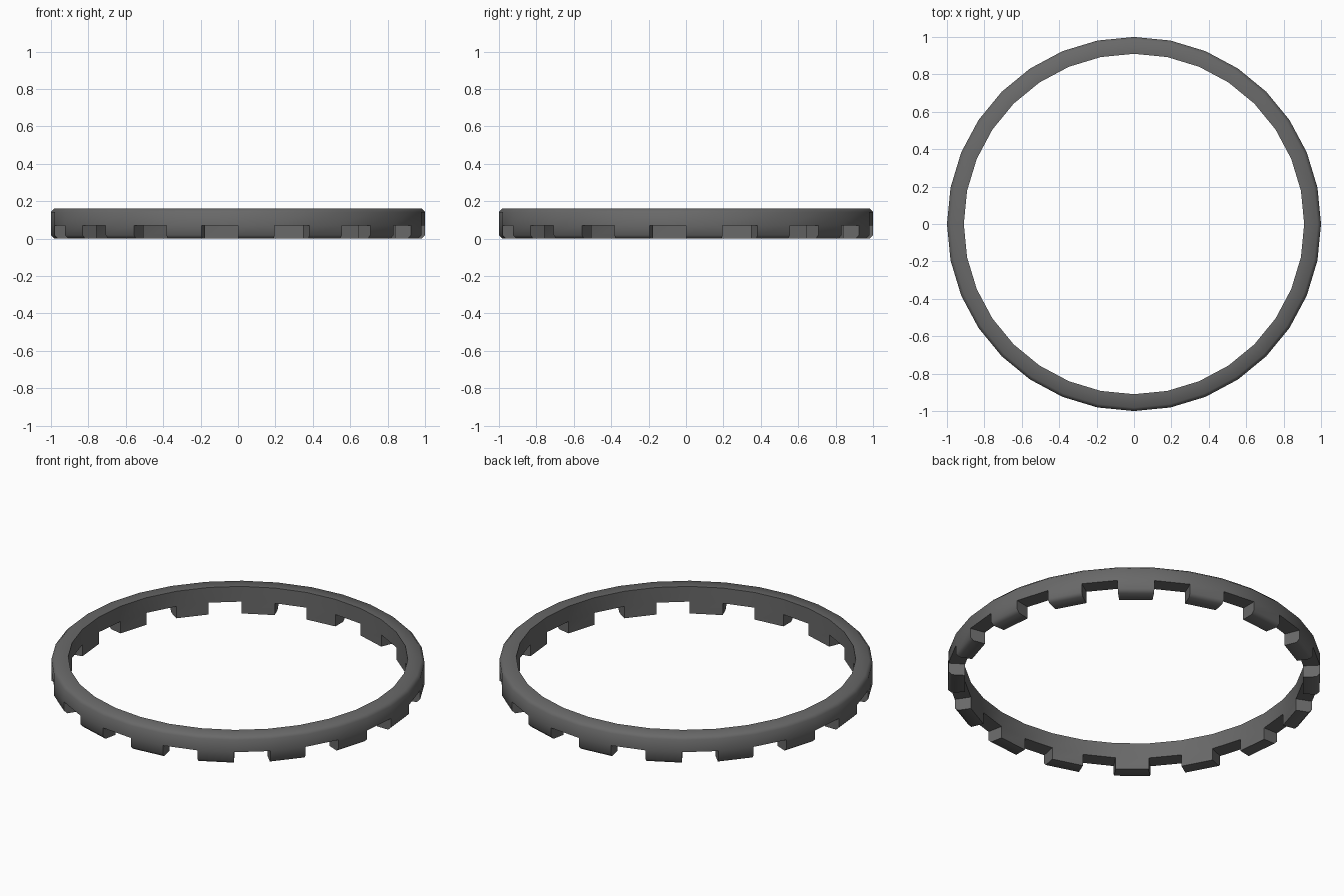
import bpy, bmesh, math

if "Cube" in bpy.data.objects:
    bpy.data.objects.remove(bpy.data.objects["Cube"])

N = 32                      # sides of the ring
RI, RO = 0.91, 1.0          # inner and outer radius
H, GAP, C = 0.16, 0.07, 0.018   # height, notch height, chamfer

mat = bpy.data.materials.new("dark grey")
mat.diffuse_color = (0.14, 0.14, 0.14, 1)
mat.use_nodes = True
mat.node_tree.nodes["Principled BSDF"].inputs["Base Color"].default_value = mat.diffuse_color

# cross-section points (radius, z)
P = [(RI, 0), (RO - C, 0), (RO, C), (RO, GAP),
     (RO, H - C), (RO - C, H), (RI, H), (RI, GAP)]

bm = bmesh.new()
rings = []
for i in range(N):
    a = 2 * math.pi * i / N
    rings.append([bm.verts.new((r * math.cos(a), r * math.sin(a), z)) for r, z in P])

for i in range(N):
    p, q = rings[i], rings[(i + 1) % N]
    # upper band
    for j in (3, 4, 5, 6):
        bm.faces.new((p[j], q[j], q[j + 1], p[j + 1]))
    if i % 2 == 0:
        # tooth below the band
        for j in (0, 1, 2, 7):
            k = (j + 1) % 8
            bm.faces.new((p[j], q[j], q[k], p[k]))
        for s in (p, q):
            bm.faces.new((s[0], s[1], s[2], s[3], s[7]))
    else:
        # roof of the notch
        bm.faces.new((p[3], q[3], q[7], p[7]))

bmesh.ops.recalc_face_normals(bm, faces=bm.faces[:])
me = bpy.data.meshes.new("notched_ring")
bm.to_mesh(me)
bm.free()
me.materials.append(mat)
ob = bpy.data.objects.new("notched_ring", me)
bpy.context.collection.objects.link(ob)

# smooth sides, sharp corners
bpy.context.view_layer.objects.active = ob
ob.select_set(True)
bpy.ops.object.shade_smooth_by_angle(angle=math.radians(55))
